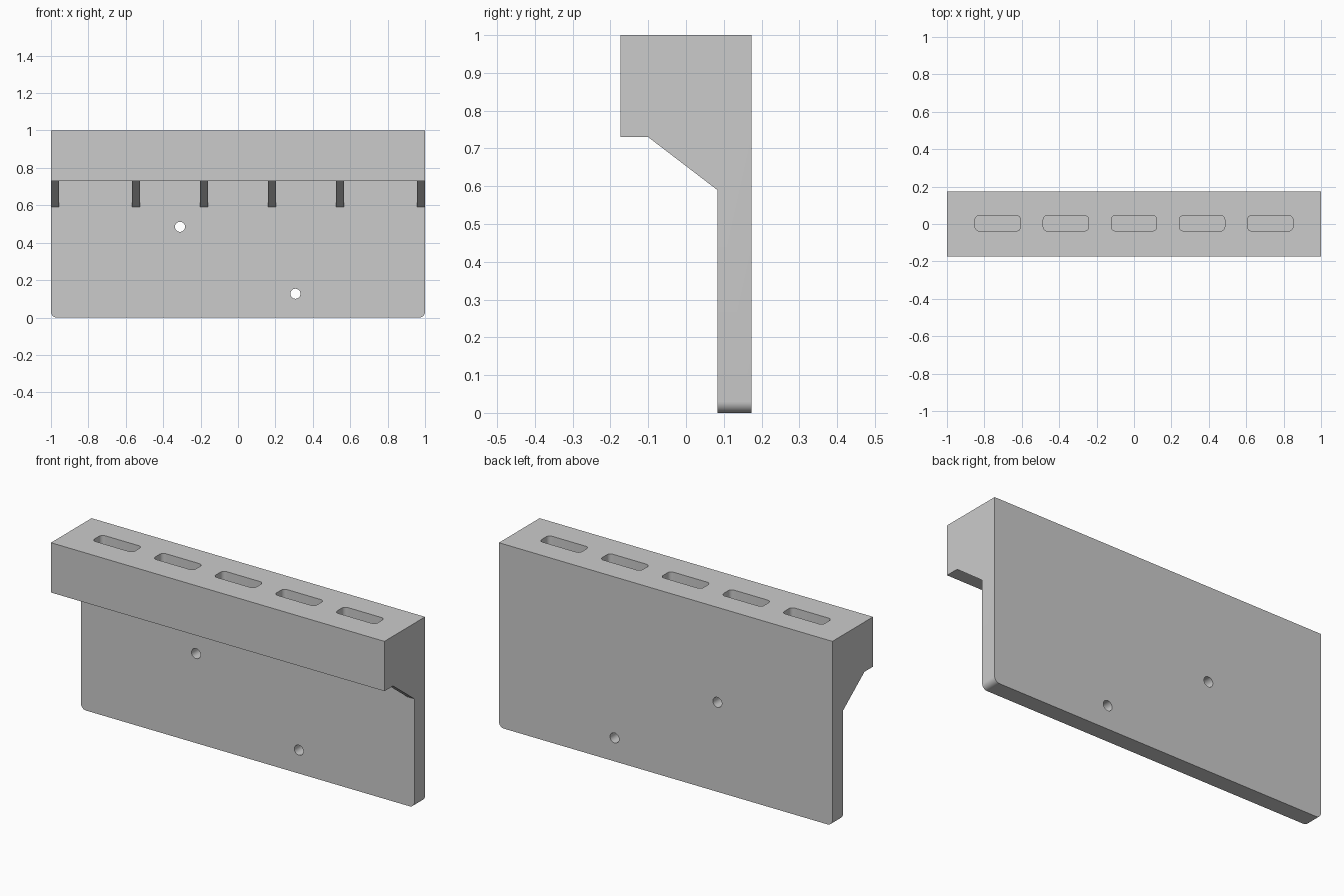
import bpy, bmesh
from math import cos, sin, pi, radians
from mathutils import Vector

if "Cube" in bpy.data.objects:
    bpy.data.objects.remove(bpy.data.objects["Cube"])


def prism(bm, outline, extrude):
    """Closed solid: a planar outline swept along a vector."""
    face = bm.faces.new([bm.verts.new(p) for p in outline])
    ext = bmesh.ops.extrude_face_region(bm, geom=[face], use_keep_orig=True)
    moved = [v for v in ext["geom"] if isinstance(v, bmesh.types.BMVert)]
    bmesh.ops.translate(bm, verts=moved, vec=Vector(extrude))


def rounded_rect(w, h, r, seg=6):
    pts = []
    for i, (sx, sy) in enumerate([(1, 1), (-1, 1), (-1, -1), (1, -1)]):
        for k in range(seg + 1):
            a = (i + k / seg) * pi / 2
            pts.append((sx * (w / 2 - r) + r * cos(a), sy * (h / 2 - r) + r * sin(a)))
    return pts


def finish(bm, name):
    bmesh.ops.recalc_face_normals(bm, faces=bm.faces[:])
    me = bpy.data.meshes.new(name)
    bm.to_mesh(me)
    bm.free()
    ob = bpy.data.objects.new(name, me)
    bpy.context.collection.objects.link(ob)
    return ob


# Body: side profile swept across the full width
BACK, FRONT, PLATE = 0.174, -0.174, 0.083
HEAD_Z, RIB_Z = 0.73, 0.59
profile = [(BACK, 0), (BACK, 1), (FRONT, 1), (FRONT, HEAD_Z),
           (-0.10, HEAD_Z), (PLATE, RIB_Z), (PLATE, 0)]
bm = bmesh.new()
prism(bm, [(-1, y, z) for y, z in profile], (2, 0, 0))

# Rounded lower corners of the back plate
corners = [e for e in bm.edges
           if all(v.co.z < 1e-4 for v in e.verts)
           and abs(e.verts[0].co.x - e.verts[1].co.x) < 1e-4]
bmesh.ops.bevel(bm, geom=corners, offset=0.03, segments=8, profile=0.5, affect='EDGES')
body = finish(bm, "slotted_wall_holder")

# Cutters
bm = bmesh.new()
PITCH, RIB_W = 0.364, 0.044

# Open bays under the head, leaving six gusset ribs
rib_x = [-1 + RIB_W / 2] + [(i - 1.5) * PITCH for i in range(4)] + [1 - RIB_W / 2]
for a, b in zip(rib_x, rib_x[1:]):
    x0, x1 = a + RIB_W / 2, b - RIB_W / 2
    prism(bm, [(x0, -0.15, 0.55), (x0, PLATE, 0.55), (x0, PLATE, HEAD_Z), (x0, -0.15, HEAD_Z)],
          (x1 - x0, 0, 0))

# Five blind slots in the top
for i in range(5):
    cx = (i - 2) * PITCH
    prism(bm, [(cx + x, 0.004 + y, 0.78) for x, y in rounded_rect(0.243, 0.082, 0.022)], (0, 0, 0.3))

# Two screw holes through the plate
for cx, cz in [(-0.31, 0.485), (0.307, 0.127)]:
    prism(bm, [(cx + 0.027 * cos(k * pi / 16), 0, cz + 0.027 * sin(k * pi / 16)) for k in range(32)],
          (0, 0.3, 0))
cutter = finish(bm, "cutters")
cutter.hide_render = True

# Cut, then clean up
bpy.context.view_layer.objects.active = body
body.select_set(True)
mod = body.modifiers.new("cut", 'BOOLEAN')
mod.operation, mod.solver, mod.object = 'DIFFERENCE', 'EXACT', cutter
bpy.ops.object.modifier_apply(modifier=mod.name)
bpy.data.objects.remove(cutter)
bpy.ops.object.shade_smooth_by_angle(angle=radians(30))
